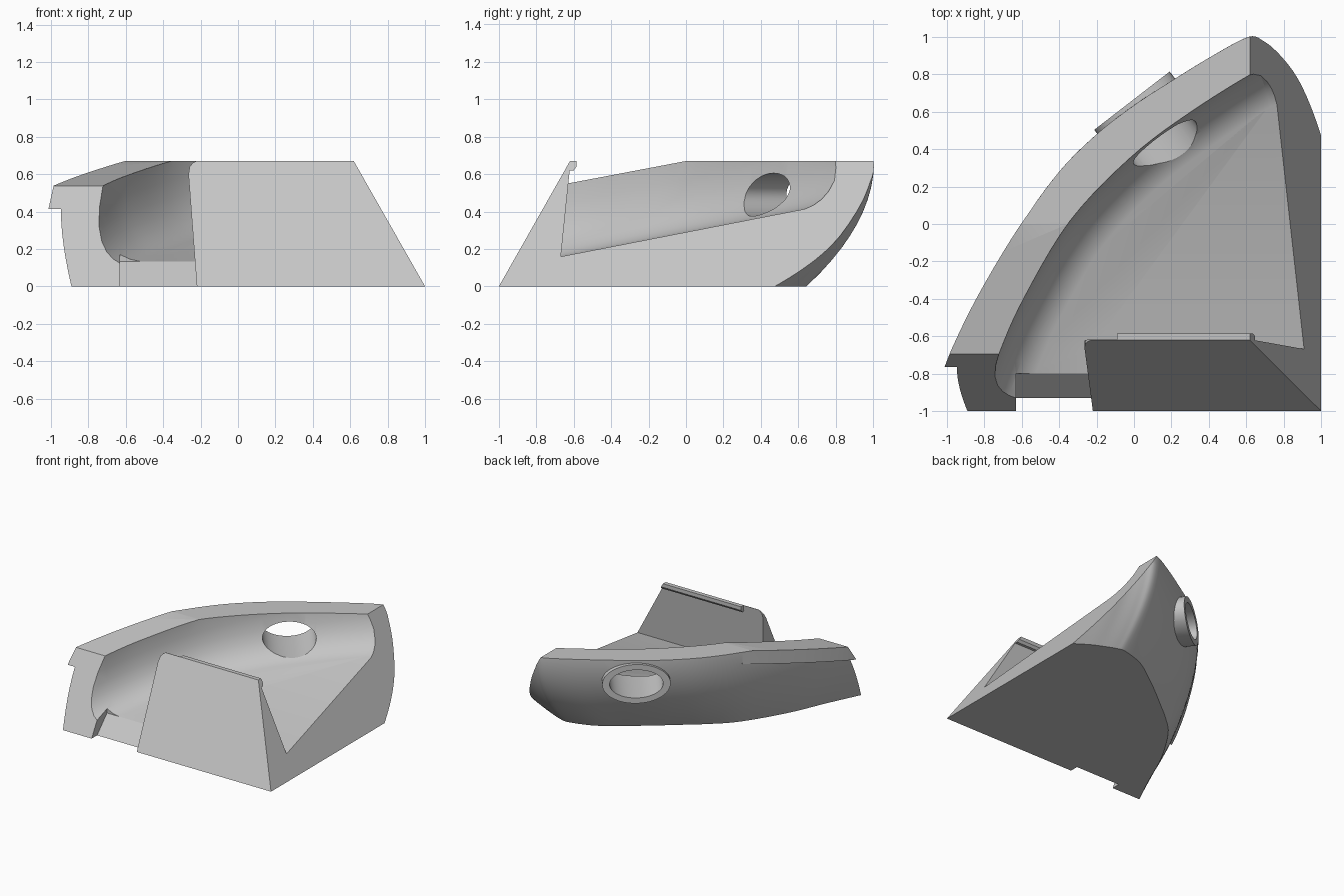
import bpy, bmesh, math
from mathutils import Vector

cube = bpy.data.objects.get("Cube")
if cube:
    bpy.data.objects.remove(cube)

grey = bpy.data.materials.new("light_grey")
grey.use_nodes = True
COL = (0.56, 0.56, 0.56, 1)
grey.diffuse_color = COL
grey.node_tree.nodes["Principled BSDF"].inputs["Base Color"].default_value = COL

H = 0.67        # rim height
SLOPE = 0.19    # pitch of the front half of the rim


def loft(name, rings):
    """Closed solid through rings of equal point count, facing outward."""
    bm = bmesh.new()
    vs = [[bm.verts.new(p) for p in r] for r in rings]
    n = len(vs[0])
    for a, b in zip(vs, vs[1:]):
        for i in range(n):
            j = (i + 1) % n
            bm.faces.new((a[i], a[j], b[j], b[i]))
    bm.faces.new(vs[0][::-1])
    bm.faces.new(vs[-1])
    bm.normal_update()
    if bm.calc_volume(signed=True) < 0:
        bmesh.ops.reverse_faces(bm, faces=bm.faces[:])
    me = bpy.data.meshes.new(name)
    bm.to_mesh(me)
    bm.free()
    ob = bpy.data.objects.new(name, me)
    bpy.context.collection.objects.link(ob)
    me.materials.append(grey)
    return ob


def volume(me):
    bm = bmesh.new()
    bm.from_mesh(me)
    v = bm.calc_volume(signed=True)
    bm.free()
    return v


def combine(base, tool, op):
    """Boolean that accepts the first solver giving a sound solid."""
    least = volume(base.data) * (0.99 if op == "UNION" else 0.1)
    m = base.modifiers.new("join", "BOOLEAN")
    m.operation, m.object = op, tool
    for solver in ("MANIFOLD", "EXACT", "FLOAT"):
        m.solver = solver
        dg = bpy.context.evaluated_depsgraph_get()
        me = bpy.data.meshes.new_from_object(base.evaluated_get(dg))
        if volume(me) > least:
            base.data = me
            break
    base.modifiers.clear()
    bpy.data.objects.remove(tool)


def smooth(pts, n=5):
    """Catmull-Rom curve through plan points."""
    p = [Vector(q) for q in pts]
    p = [2 * p[0] - p[1]] + p + [2 * p[-1] - p[-2]]
    out = []
    for a, b, c, d in zip(p, p[1:], p[2:], p[3:]):
        for k in range(n):
            t = k / n
            out.append(0.5 * (2 * b + (c - a) * t + (2 * a - 5 * b + 4 * c - d) * t * t
                              + (3 * b - a - 3 * c + d) * t ** 3))
    return out + [p[-2]]


def outward(c):
    """Left-hand normals of a plan curve."""
    out = []
    for i in range(len(c)):
        d = (c[min(i + 1, len(c) - 1)] - c[max(i - 1, 0)]).normalized()
        out.append(Vector((-d.y, d.x)))
    return out


def enclose(plan, far):
    """Close a plan curve around the far front corner."""
    return plan + [Vector((far, plan[-1].y)), Vector((far, -far)), Vector((plan[0].x, -far))]


def prism_x(name, profile, x0, x1):
    return loft(name, [[(x, y, z) for y, z in profile] for x in (x0, x1)])


def oval(name, centre, axis, a, b, d0, d1):
    """Elliptical plug along a horizontal axis."""
    ax = Vector(axis).normalized()
    side = Vector((ax.y, -ax.x, 0))
    turn = [2 * math.pi * k / 48 for k in range(48)]
    return loft(name, [[Vector(centre) + ax * d + side * a * math.cos(t) + Vector((0, 0, b * math.sin(t)))
                        for t in turn] for d in (d0, d1)])


# Outer hull: bottom and rim outlines blended by a rounded profile
rim = smooth([(-1.08, -1.05), (-.97, -.75), (-.82, -.4), (-.6, 0), (-.4, .28), (-.2, .48), (0, .635),
              (.2, .765), (.42, .9), (.61, 1), (.7, .99), (.8, .967), (.9, .96), (1.05, .93)])
foot = smooth([(-.915, -1.05), (-.77, -.75), (-.62, -.42), (-.42, -.1), (-.25, .07), (-.09, .2), (.06, .32),
               (.22, .44), (.42, .575), (.62, .64), (.7, .63), (.8, .59), (.9, .54), (1.05, .44)])
rings = []
for k in range(13):
    z = -.05 + .77 * k / 12
    f = 1 - (1 - z / H) ** 2
    plan = enclose([b.lerp(t, f) for b, t in zip(foot, rim)], 1.3)
    rings.append([(p.x, p.y, z) for p in plan])
shell = loft("curved_corner_shell", rings)

# Overhanging lip along the front half of the rim, fading out rearwards
part = rim[:17]
nrm = outward(part)
edge = [p + n * .035 * min(1, (1 - i / 16) * 1.6) for i, (p, n) in enumerate(zip(part, nrm))]
plan = edge + [p - n * .1 for p, n in zip(part, nrm)][::-1]
combine(shell, loft("rim_lip", [[(p.x, p.y, H + SLOPE * p.y + h) for p in plan] for h in (-.11, .1)]), "UNION")

# Raised collar around the port
AXIS = (-.61, .79, 0)
PORT = (0, .645, .49)
combine(shell, oval("port_collar", PORT, AXIS, .255, .16, -.15, .018), "UNION")

# Hollow interior with a filleted, sloping floor
inner = smooth([(-.86, -1.1), (-.72, -.69), (-.58, -.38), (-.34, .02), (-.03, .35), (.29, .6), (.61, .81),
                (.72, .85), (1.1, .9)])
nrm = outward(inner)
rings = []
for h, inset in ((0, .22), (.012, .17), (.035, .125), (.07, .085), (.12, .05), (.19, .022), (.28, .005),
                 (.38, 0), (.9, 0)):
    plan = enclose([p - n * inset for p, n in zip(inner, nrm)], 1.4)
    rings.append([(p.x, p.y, .29 + .195 * p.y + h) for p in plan])
combine(shell, loft("hollow", rings), "DIFFERENCE")

# Front ramp below the floor
ramp = [(-.8, .134), (-.98, -.052), (-.98, -.1), (-1.4, -.1), (-1.4, .3), (-.8, .3)]
combine(shell, prism_x("ramp", ramp, -.63, -.1), "DIFFERENCE")

# Port through the wall
combine(shell, oval("port", PORT, AXIS, .2, .115, -.5, .3), "DIFFERENCE")

# Pitch of the rim towards the front
pitch = [(-1.5, -.2), (1.5, -.2), (1.5, H + SLOPE * 1.5), (-1.5, H - SLOPE * 1.5)]
combine(shell, prism_x("rim_pitch", pitch, -1.6, 1.6), "INTERSECT")

# Front block with a rounded shoulder and its small hooked ledge
rings = []
for z, x in ((-.04, -.217), (.6, -.265), (.64, -.258), (.66, -.242), (.675, -.215), (.74, -.2)):
    back = -.685 + .102 * z
    rings.append([(x, -1.2, z), (1.2, -1.2, z), (1.2, back, z), (x, back, z)])
combine(shell, loft("front_block", rings), "UNION")
ledge = [(-.66, .73), (-.585, .73), (-.585, .64), (-.6, .62), (-.66, .62)]
combine(shell, prism_x("ledge", ledge, -.09, .8), "UNION")

# Leaning front face, flat base and flat rear rim
trim = [(-1, 0), (1.5, 0), (1.5, H), (-.62, H)]
combine(shell, prism_x("front_trim", trim, -1.6, 1.6), "INTERSECT")

# Leaning cut on the +x side
cut = [(1.057, -.1), (.562, .77), (2, .77), (2, -.1)]
combine(shell, loft("side_cut", [[(x, y, z) for x, z in cut] for y in (-2, 2)]), "DIFFERENCE")

bpy.ops.object.select_all(action="DESELECT")
shell.select_set(True)
bpy.context.view_layer.objects.active = shell
bpy.ops.object.shade_smooth_by_angle(angle=math.radians(28))
